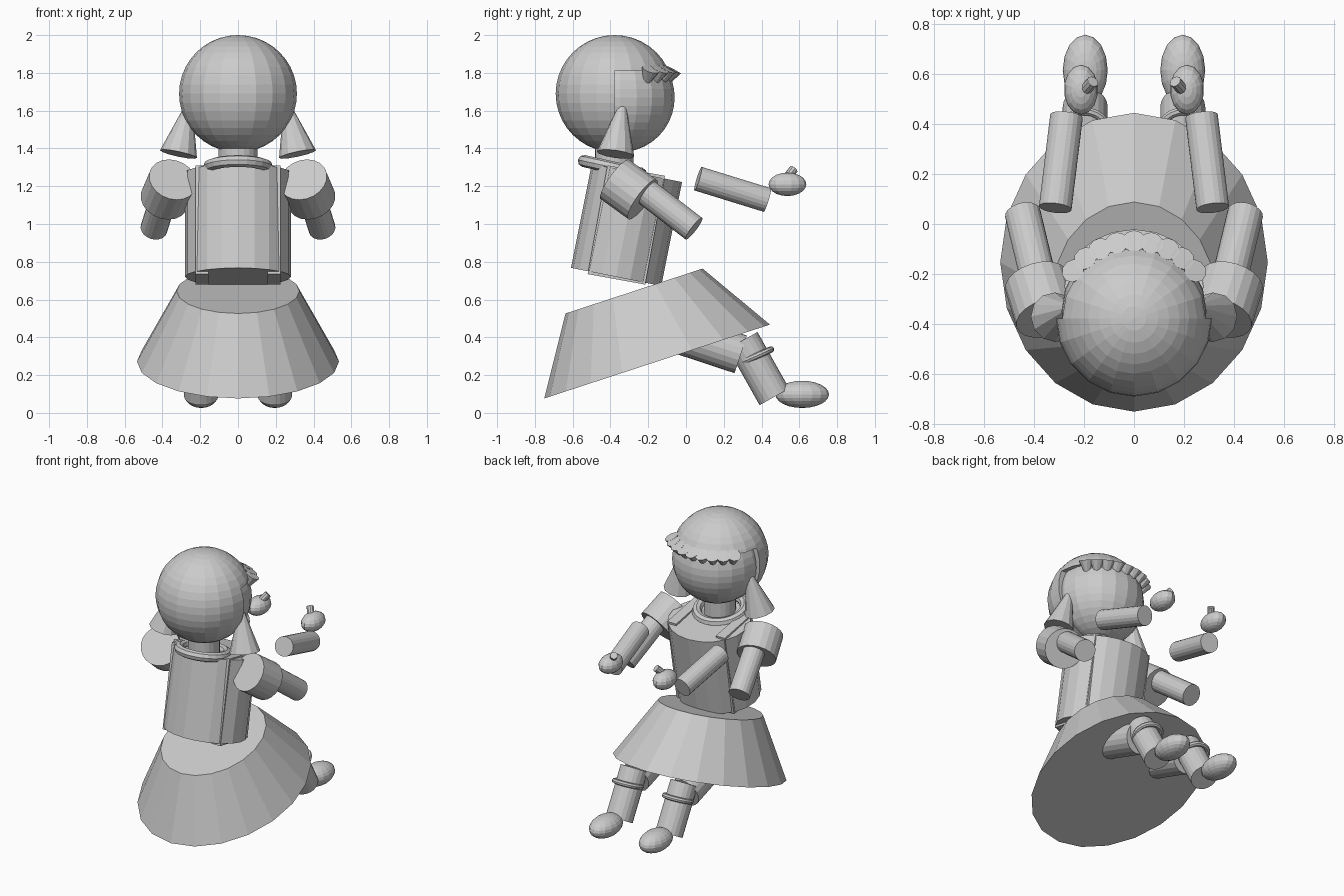
import bpy, bmesh, math
from mathutils import Vector, Matrix

if "Cube" in bpy.data.objects:
    bpy.data.objects.remove(bpy.data.objects["Cube"])

grey = bpy.data.materials.new("plain_grey")
grey.diffuse_color = (0.6, 0.6, 0.6, 1)
grey.use_nodes = True
grey.node_tree.nodes["Principled BSDF"].inputs["Base Color"].default_value = grey.diffuse_color


def finish(name, bm, matrix):
    """Turn a bmesh into a flat shaded object with its transform baked in."""
    bm.transform(matrix)
    bmesh.ops.recalc_face_normals(bm, faces=bm.faces[:])
    me = bpy.data.meshes.new(name)
    bm.to_mesh(me)
    bm.free()
    me.materials.append(grey)
    ob = bpy.data.objects.new(name, me)
    bpy.context.collection.objects.link(ob)
    return ob


def aim(axis):
    return Vector((0, 0, 1)).rotation_difference(Vector(axis)).to_matrix().to_4x4()


def tube(name, p0, p1, r0, r1=None, sides=20, deep=1.0):
    """Cylinder or cone from p0 to p1; deep stretches its local y."""
    p0, p1 = Vector(p0), Vector(p1)
    r1 = r0 if r1 is None else r1
    bm = bmesh.new()
    bmesh.ops.create_cone(bm, cap_ends=True, segments=sides, radius1=r0,
                          radius2=r1, depth=(p1 - p0).length)
    m = Matrix.Translation((p0 + p1) / 2) @ aim(p1 - p0) @ Matrix.Diagonal((1, deep, 1, 1))
    return finish(name, bm, m)


def ball(name, centre, size, sides=20, rings=20):
    bm = bmesh.new()
    bmesh.ops.create_uvsphere(bm, u_segments=sides, v_segments=rings, radius=1)
    return finish(name, bm, Matrix.Translation(centre) @ Matrix.Diagonal((*size, 1)))


def box(name, centre, size, axis=(0, 0, 1)):
    bm = bmesh.new()
    bmesh.ops.create_cube(bm, size=1)
    return finish(name, bm, Matrix.Translation(centre) @ aim(axis) @ Matrix.Diagonal((*size, 1)))


def ring(name, centre, axis, big, small, n=24, k=8):
    bm = bmesh.new()
    rows = []
    for i in range(n):
        a = math.tau * i / n
        row = []
        for j in range(k):
            b = math.tau * j / k
            d = big + small * math.cos(b)
            row.append(bm.verts.new((d * math.cos(a), d * math.sin(a), small * math.sin(b))))
        rows.append(row)
    for i in range(n):
        for j in range(k):
            p, q = rows[i], rows[(i + 1) % n]
            bm.faces.new((p[j], q[j], q[(j + 1) % k], p[(j + 1) % k]))
    return finish(name, bm, Matrix.Translation(centre) @ aim(axis))


# Head, with hair cut away around the face
ball("face", (0, -0.35, 1.67), (0.29, 0.29, 0.29))
hair = ball("hair", (0, -0.378, 1.69), (0.312, 0.312, 0.31))
cutter = box("hair_cutter", (0, 0.122, 1.31), (2, 1, 1))
cutter.hide_render = True
mod = hair.modifiers.new("face_opening", 'BOOLEAN')
mod.operation = 'DIFFERENCE'
mod.object = cutter
bpy.context.view_layer.objects.active = hair
bpy.ops.object.modifier_apply(modifier=mod.name)
bpy.data.objects.remove(cutter)

# Fringe of small cones along the hair edge
for i in range(9):
    a = math.radians(-52 + 13 * i)
    out = Vector((math.sin(a), math.cos(a), 0))
    base = Vector((0, -0.378, 1.82)) + out * 0.31
    tube(f"fringe_{i + 1}", base - out * 0.055 - Vector((0, 0, 0.105)), base, 0.004, 0.048, 10)

# Neck, collar and torso leaning forward
lean = Vector((0, 0.1, 0.55)).normalized()
tube("neck", (0, -0.38, 1.22), (0, -0.38, 1.45), 0.103)
ring("collar", (0, -0.39, 1.30), (0, 0.22, 1), 0.155, 0.032)
tube("torso", (0, -0.37, 0.72), (0, -0.26, 1.27), 0.28, deep=0.87)

# Skirt, tilted the other way
tube("skirt", (0, -0.153, 0.272), (0, -0.275, 0.645), 0.535, 0.325, deep=1.175)

for s, side in ((-1, "left"), (1, "right")):
    # Strap running through the torso
    box("strap_" + side, (s * 0.19, -0.316, 0.995), (0.07, 0.31, 0.585), lean)
    # Bunch of hair
    tube("bunch_" + side, (s * 0.315, -0.373, 1.37), (s * 0.25, -0.33, 1.675), 0.1, 0.005, 12)
    # Sleeve and upper arm
    tube("sleeve_" + side, (s * 0.345, -0.375, 1.235), (s * 0.39, -0.23, 1.13), 0.13)
    tube("upper_arm_" + side, (s * 0.375, -0.25, 1.20), (s * 0.445, 0.042, 0.975), 0.072)
    # Separate forearm, hand and thumb
    tube("forearm_" + side, (s * 0.315, 0.064, 1.24), (s * 0.27, 0.43, 1.127), 0.066)
    ball("hand_" + side, (s * 0.212, 0.537, 1.21), (0.068, 0.1, 0.062), 14, 10)
    tube("thumb_" + side, (s * 0.20, 0.53, 1.24), (s * 0.165, 0.57, 1.29), 0.024, sides=10)
    # Leg, sock band and foot
    x = s * 0.195
    tube("thigh_" + side, (x, -0.15, 0.455), (x, 0.29, 0.31), 0.105)
    tube("shin_" + side, (x, 0.468, 0.085), (x, 0.30, 0.384), 0.09)
    ring("sock_band_" + side, (x, 0.37, 0.30), (0, -0.4, 0.9), 0.088, 0.017)
    ball("foot_" + side, (x, 0.615, 0.098), (0.09, 0.142, 0.072), 16, 12)
